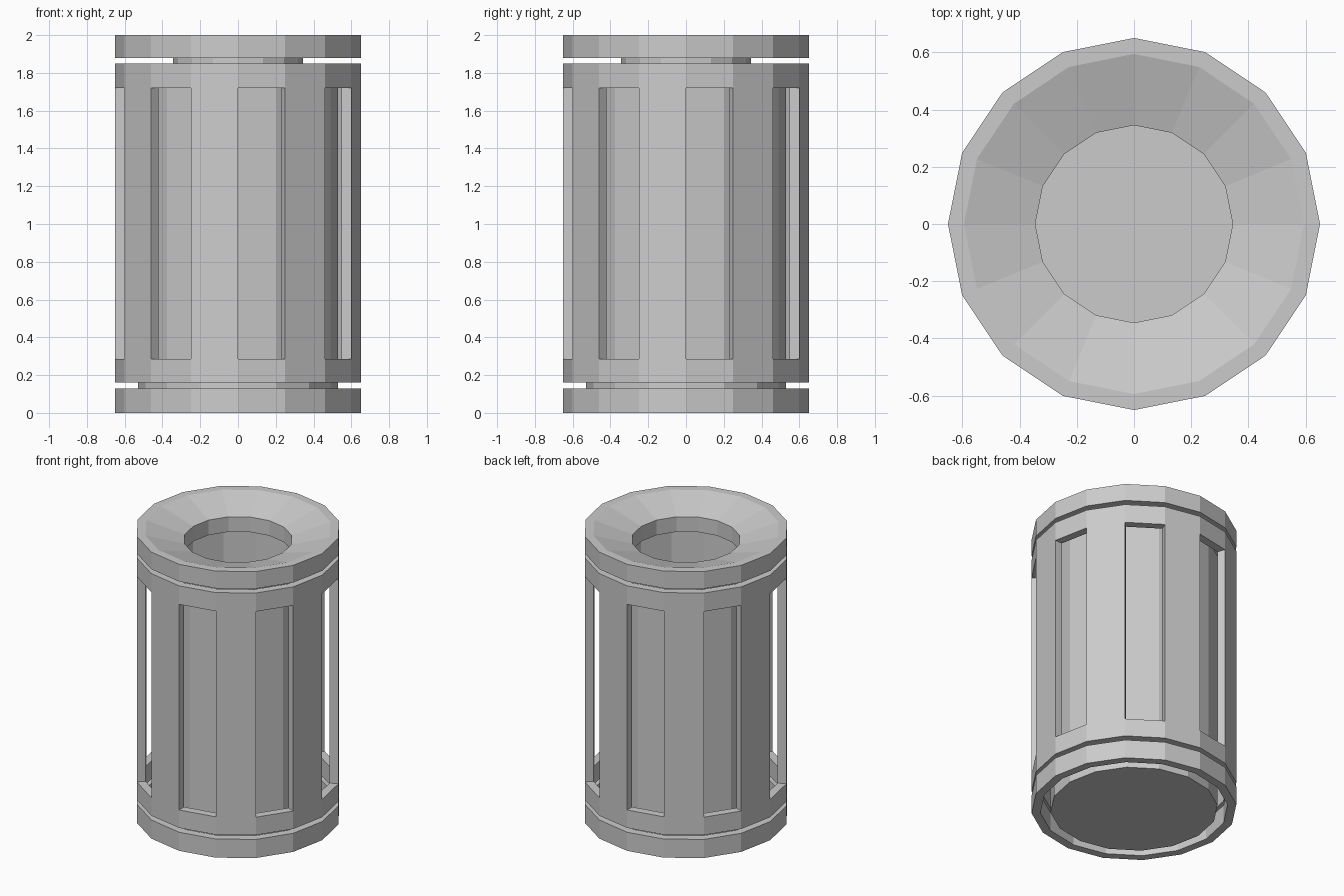
import bpy, bmesh, math

if "Cube" in bpy.data.objects:
    bpy.data.objects.remove(bpy.data.objects["Cube"])

SIDES = 16
R_OUT, R_IN = 0.65, 0.594


def ring_verts(bm, r, z):
    return [bm.verts.new((r * math.cos(2 * math.pi * i / SIDES),
                          r * math.sin(2 * math.pi * i / SIDES), z)) for i in range(SIDES)]


def lathe(bm, profile, skip=lambda row, i: False):
    rows = [ring_verts(bm, r, z) for r, z in profile]
    for k in range(len(rows) - 1):
        for i in range(SIDES):
            if not skip(k, i):
                j = (i + 1) % SIDES
                bm.faces.new((rows[k][i], rows[k][j], rows[k + 1][j], rows[k + 1][i]))
    return rows


def finish(name, bm, recalc=True):
    if recalc:
        bmesh.ops.recalc_face_normals(bm, faces=bm.faces[:])
    me = bpy.data.meshes.new(name)
    bm.to_mesh(me)
    bm.free()
    ob = bpy.data.objects.new(name, me)
    bpy.context.collection.objects.link(ob)
    return ob


def thick_wall(name, levels, skip=lambda row, i: False):
    """Faceted band, thickened radially inwards."""
    bm = bmesh.new()
    lathe(bm, [(R_OUT, z) for z in levels], skip)
    res = bmesh.ops.extrude_face_region(bm, geom=bm.faces[:], use_keep_orig=True)
    for v in res["geom"]:
        if isinstance(v, bmesh.types.BMVert):
            v.co.x *= R_IN / R_OUT
            v.co.y *= R_IN / R_OUT
    return finish(name, bm)


# Base ring and slotted outer shell (every second facet is a window)
thick_wall("base_ring", [0.0, 0.13])
thick_wall("slotted_shell", [0.16, 0.285, 1.72, 1.85],
           lambda row, i: row == 1 and i % 2 == 0)

# Inner can, open at the top
bm = bmesh.new()
rows = lathe(bm, [(0.53, 0.0), (0.53, 1.82)])
bm.faces.new(rows[0][::-1])
finish("inner_can", bm, recalc=False)

# Lid: rim with a sloped funnel and throat
bm = bmesh.new()
lathe(bm, [(R_IN, 1.99), (R_IN, 1.88), (R_OUT, 1.88), (R_OUT, 2.0),
           (R_IN, 2.0), (0.345, 1.925), (0.345, 1.82)])
finish("funnel_lid", bm, recalc=False)
